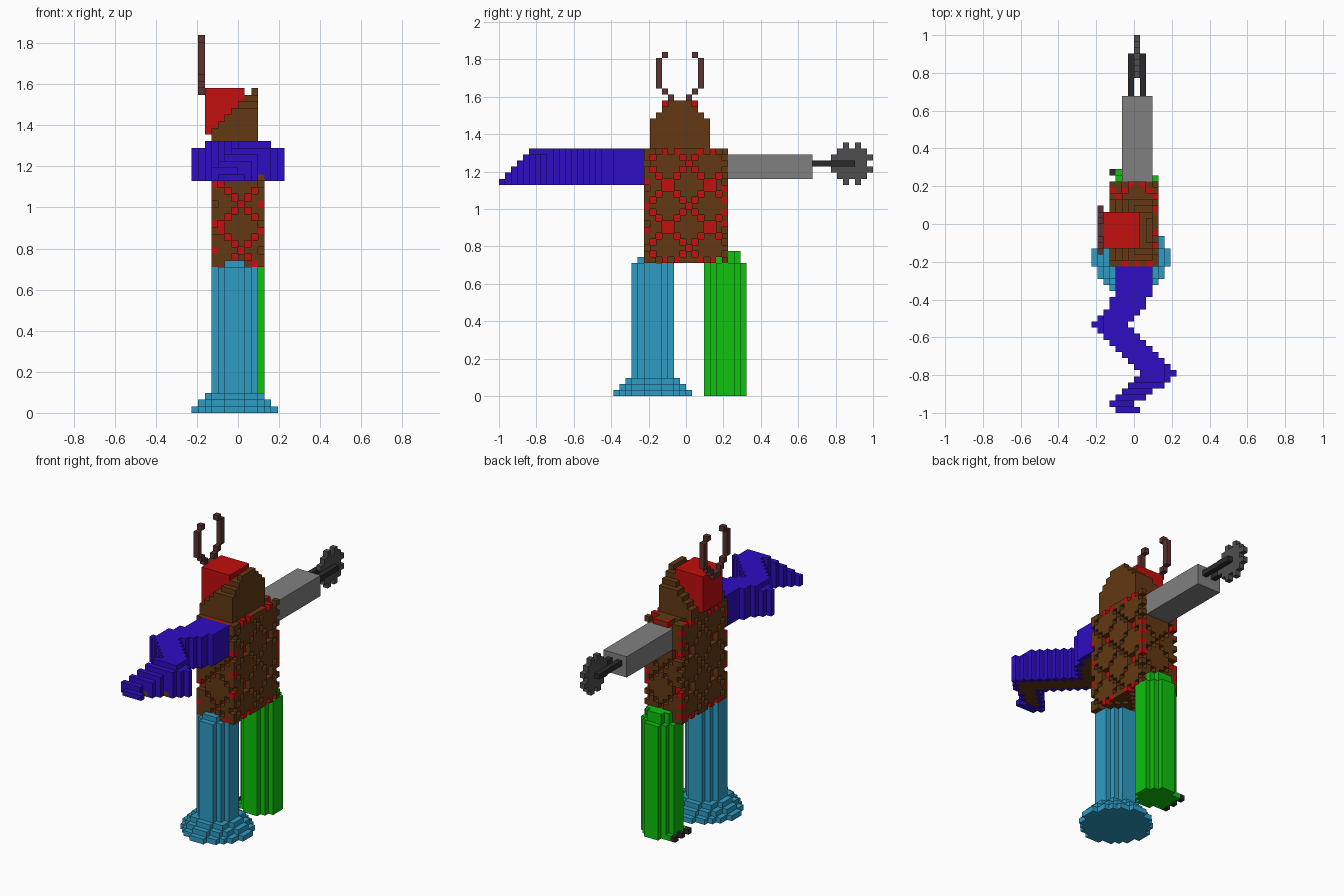
import bpy
import bmesh

cube = bpy.data.objects.get("Cube")
if cube:
    bpy.data.objects.remove(cube)

V = 2 / 62  # edge length of one block


def material(name, rgb):
    lin = [(c / 255 / 12.92) if c < 10 else ((c / 255 + 0.055) / 1.055) ** 2.4 for c in rgb]
    m = bpy.data.materials.new(name)
    m.use_nodes = True
    m.diffuse_color = (*lin, 1)
    m.node_tree.nodes["Principled BSDF"].inputs["Base Color"].default_value = (*lin, 1)
    return m


BROWN = material("bark brown", (98, 56, 18))
RED = material("red", (194, 14, 14))
INDIGO = material("indigo", (46, 14, 194))
SKY = material("sky blue", (46, 156, 196))
GREEN = material("green", (14, 194, 14))
GREY = material("mid grey", (128, 128, 128))
STEEL = material("dark grey", (78, 78, 78))
BLACK = material("near black", (42, 42, 42))
HORN = material("dark maroon", (92, 50, 50))

# Each direction with the corners of the block face that looks that way
FACES = {
    (1, 0, 0): ((1, 0, 0), (1, 1, 0), (1, 1, 1), (1, 0, 1)),
    (-1, 0, 0): ((0, 0, 0), (0, 0, 1), (0, 1, 1), (0, 1, 0)),
    (0, 1, 0): ((0, 1, 0), (0, 1, 1), (1, 1, 1), (1, 1, 0)),
    (0, -1, 0): ((0, 0, 0), (1, 0, 0), (1, 0, 1), (0, 0, 1)),
    (0, 0, 1): ((0, 0, 1), (1, 0, 1), (1, 1, 1), (0, 1, 1)),
    (0, 0, -1): ((0, 0, 0), (0, 1, 0), (1, 1, 0), (1, 0, 0)),
}


def blocks(name, mats, cells):
    """Mesh the outer faces of a {cell: material slot} dictionary."""
    bm = bmesh.new()
    verts = {}
    for cell, slot in cells.items():
        for d, corners in FACES.items():
            if tuple(a + b for a, b in zip(cell, d)) in cells:
                continue
            ring = []
            for c in corners:
                p = tuple(a + b for a, b in zip(cell, c))
                if p not in verts:
                    verts[p] = bm.verts.new([q * V for q in p])
                ring.append(verts[p])
            bm.faces.new(ring).material_index = slot
    mesh = bpy.data.meshes.new(name)
    bm.to_mesh(mesh)
    bm.free()
    for m in mats:
        mesh.materials.append(m)
    ob = bpy.data.objects.new(name, mesh)
    bpy.context.collection.objects.link(ob)
    return ob


def box(name, mat, lo, hi):
    """Plain box between two grid corners."""
    size = [b - a for a, b in zip(lo, hi)]
    bpy.ops.mesh.primitive_cube_add(size=1, location=[(a + b) / 2 * V for a, b in zip(lo, hi)])
    ob = bpy.context.object
    ob.name = name
    ob.scale = [s * V for s in size]
    ob.data.materials.append(mat)


def disc(cx, cy, r, k0, k1):
    """Stack of round layers, 2r+1 blocks wide."""
    return {(cx + a, cy + b, k): 0
            for a in range(-r, r + 1) for b in range(-r, r + 1)
            for k in range(k0, k1) if a * a + b * b <= (r + 0.3) ** 2}


def lattice(u, w):
    return (u + w) % 7 == 0 or (u - w) % 7 == 0


# Body: brown shell with a diagonal lattice cut through to a red core
body = {}
for i in range(-4, 4):
    for j in range(-7, 7):
        for k in range(22, 41):
            on_x, on_y, on_z = i in (-4, 3), j in (-7, 6), k in (22, 40)
            sides = on_x + on_y + on_z
            cut = ((on_x and lattice(j, k - 31)) or (on_y and lattice(i, k - 31))
                   or (on_z and lattice(i, j)))
            if sides == 0:
                body[i, j, k] = 1
            elif not cut:
                body[i, j, k] = 0
            elif sides > 1 and (i + j + k) % 2:
                body[i, j, k] = 1
blocks("body", [BROWN, RED], body)

# Pointed hood rising towards the back of the head
hood = {}
for i in range(-4, 3):
    for k in range(41, 47 + i):
        half = min(5, 50 - k - 0 if k > 44 else 5)
        for j in range(-1 - half, -1 + half):
            hood[i, j, k] = 0
blocks("hood", [BROWN], hood)

# Head and curved horns
box("head", RED, (-5, -4, 42), (1, 2, 49))
horn = [(-2, 48), (-3, 49), (-4, 50), *[(-5, k) for k in range(51, 56)], (-4, 56)]
for name, flip in (("front_horn", False), ("back_horn", True)):
    blocks(name, [HORN], {(-6, -3 - j if flip else j, k): 0 for j, k in horn})

# Zigzag arm, tapered at the tip, brown underneath
arm = {}
for j in range(-31, -7 + 1):
    if j >= -14:
        x0 = max(-3 - max(0, -12 - j), -4)
    elif j >= -17:
        x0 = j + 10
    elif j >= -25:
        x0 = -24 - j
    else:
        x0 = max(j + 26, -4)
    x0 = -3 if j == -31 else x0
    width = 6 if j >= -27 else 5 if j >= -29 else 4
    top = min(41, 67 + j)
    for a in range(width):
        for k in range(35, top):
            i = x0 + a
            if k == 40 and not -5 <= i < 5:
                continue
            under = k == 35 and 0 < a < width - 1 and j > -30
            arm[i, j, k] = 1 if under else 0
blocks("zigzag_arm", [INDIGO, BROWN], arm)

# Saw arm: housing, two rods and a toothed disc
box("saw_housing", GREY, (-2, 7, 36), (3, 21, 40))
for name, x in (("right_saw_rod", -1), ("left_saw_rod", 1)):
    box(name, BLACK, (x, 21, 38), (x + 1, 28, 39))
saw = {}
for a in range(-3, 4):
    for b in range(-3, 4):
        far, near = max(abs(a), abs(b)), min(abs(a), abs(b))
        if far < 3 or near == 1:
            saw[0, 27 + a, 38 + b] = 0
blocks("saw_disc", [STEEL], saw)

# Front leg with a stepped flared foot
leg = disc(-1, -6, 3, 0, 22) | disc(-1, -6, 2, 22, 23)
for step in range(3):
    leg |= disc(-1, -6, 6 - step, step, step + 1)
blocks("front_leg", [SKY], leg)

# Back leg with a rounded top and three clawed toes
leg = disc(0, 6, 3, 0, 22) | disc(0, 6, 2, 22, 23) | disc(0, 6, 2, 23, 24)
for j in (4, 6, 8):
    leg[-3, j, 0] = 0
    leg[-4, j, 0] = 1
blocks("back_leg", [GREEN, BLACK], leg)
